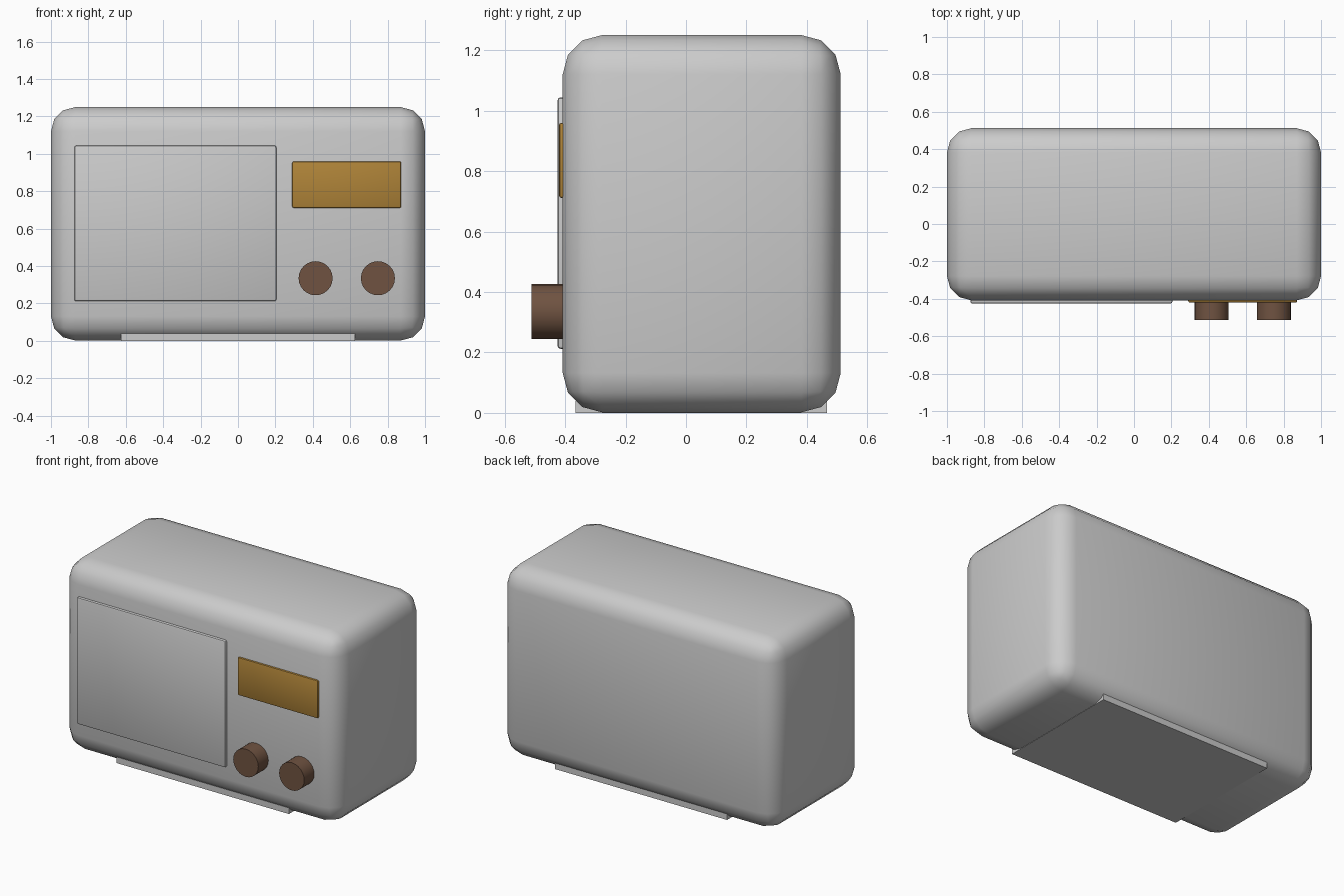
import bpy
from math import radians

if "Cube" in bpy.data.objects:
    bpy.data.objects.remove(bpy.data.objects["Cube"])


def material(name, rgb):
    m = bpy.data.materials.new(name)
    m.diffuse_color = (*rgb, 1)
    m.use_nodes = True
    m.node_tree.nodes["Principled BSDF"].inputs["Base Color"].default_value = m.diffuse_color
    return m


def finish(ob, name, mat=None, bevel=0, segments=1):
    ob.name = name
    if mat:
        ob.data.materials.append(mat)
    if bevel:
        b = ob.modifiers.new("rounding", 'BEVEL')
        b.width = bevel
        b.segments = segments
        bpy.ops.object.modifier_apply(modifier=b.name)
    bpy.ops.object.shade_smooth_by_angle(angle=radians(35))
    return ob


def box(name, x, y, z, mat=None, bevel=0, segments=1):
    """Box from (min, max) ranges on each axis."""
    bpy.ops.mesh.primitive_cube_add(size=1, location=[sum(r) / 2 for r in (x, y, z)])
    ob = bpy.context.object
    ob.scale = [r[1] - r[0] for r in (x, y, z)]
    bpy.ops.object.transform_apply(location=False, rotation=False, scale=True)
    return finish(ob, name, mat, bevel, segments)


amber = material("amber", (0.43, 0.23, 0.04))
brown = material("brown", (0.16, 0.086, 0.053))

# Rounded cabinet and the plinth under it
box("cabinet", (-1, 1), (-0.408, 0.512), (0.002, 1.25), bevel=0.13, segments=3)
box("plinth", (-0.625, 0.625), (-0.365, 0.467), (0, 0.04))

# Raised front panels
box("speaker_panel", (-0.875, 0.205), (-0.425, -0.39), (0.212, 1.044), bevel=0.01, segments=2)
box("dial_window", (0.29, 0.872), (-0.42, -0.39), (0.711, 0.96), amber, bevel=0.008, segments=2)

# Two control knobs
for side, x in (("left", 0.415), ("right", 0.748)):
    bpy.ops.mesh.primitive_cylinder_add(vertices=24, radius=0.091, depth=0.122,
                                        location=(x, -0.451, 0.335),
                                        rotation=(radians(90), 0, 0))
    finish(bpy.context.object, side + "_knob", brown)
